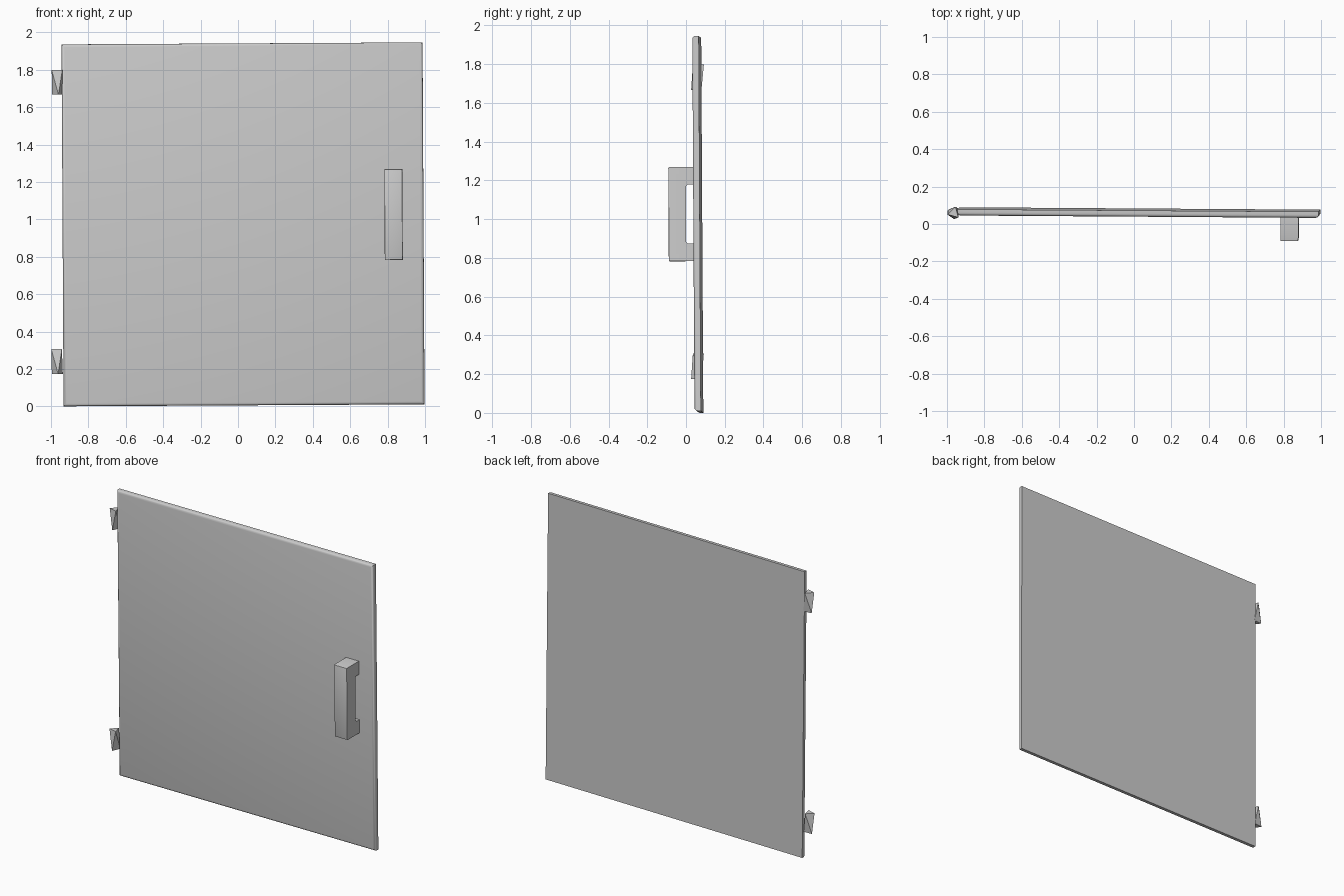
import bpy, bmesh
from math import radians, cos, sin
from mathutils import Euler, Vector

if "Cube" in bpy.data.objects:
    bpy.data.objects.remove(bpy.data.objects["Cube"])

TILT = Euler((0.0057, -0.0055, -0.0067))  # door hangs slightly askew


def add_object(name, bm, location, rotation=None):
    bmesh.ops.recalc_face_normals(bm, faces=bm.faces)
    mesh = bpy.data.meshes.new(name)
    bm.to_mesh(mesh)
    bm.free()
    ob = bpy.data.objects.new(name, mesh)
    bpy.context.collection.objects.link(ob)
    ob.location = location
    if rotation:
        ob.rotation_euler = rotation
    return ob


def smooth(ob):
    bpy.ops.object.select_all(action='DESELECT')
    bpy.context.view_layer.objects.active = ob
    ob.select_set(True)
    bpy.ops.object.shade_smooth_by_angle(angle=radians(35))


# Door panel: thin slab with rounded front edges
bm = bmesh.new()
bmesh.ops.create_cube(bm, size=1)
bmesh.ops.scale(bm, vec=(1.93, 0.033, 1.935), verts=bm.verts)
front = [e for e in bm.edges if all(v.co.y < 0 for v in e.verts)]
bmesh.ops.bevel(bm, geom=front, offset=0.016, segments=3, profile=0.5, affect='EDGES')
smooth(add_object("door_panel", bm, (0.027, 0.061, 0.973), TILT))

# Handle: C-shaped profile extruded sideways, inner corners eased
profile = [(0.045, -0.243), (-0.09, -0.243), (-0.09, 0.243), (0.045, 0.243),
           (0.045, 0.153), (0.01, 0.153), (0.0, 0.143),
           (0.0, -0.143), (0.01, -0.153), (0.045, -0.153)]
bm = bmesh.new()
face = bm.faces.new([bm.verts.new((-0.048, y, z)) for y, z in profile])
ext = bmesh.ops.extrude_face_region(bm, geom=[face])
bmesh.ops.translate(bm, vec=(0.096, 0, 0),
                    verts=[v for v in ext["geom"] if isinstance(v, bmesh.types.BMVert)])
outer = [e for e in bm.edges if all(v.co.y < -0.05 for v in e.verts)]
bmesh.ops.bevel(bm, geom=outer, offset=0.005, segments=2, profile=0.5, affect='EDGES')
smooth(add_object("handle", bm, (0.832, 0, 1.026), TILT))

# Hinge pins: short twisted three-sided prisms
for name, x, z in (("upper_hinge", -0.963, 1.733), ("lower_hinge", -0.965, 0.24)):
    bm = bmesh.new()
    for start, h in ((-45, 0.066), (-85, -0.066)):
        for k in range(3):
            a = radians(start + 120 * k)
            bm.verts.new(Vector((0.034 * cos(a), 0.034 * sin(a), h)))
    bmesh.ops.convex_hull(bm, input=bm.verts)
    add_object(name, bm, (x, 0.06, z), TILT)
